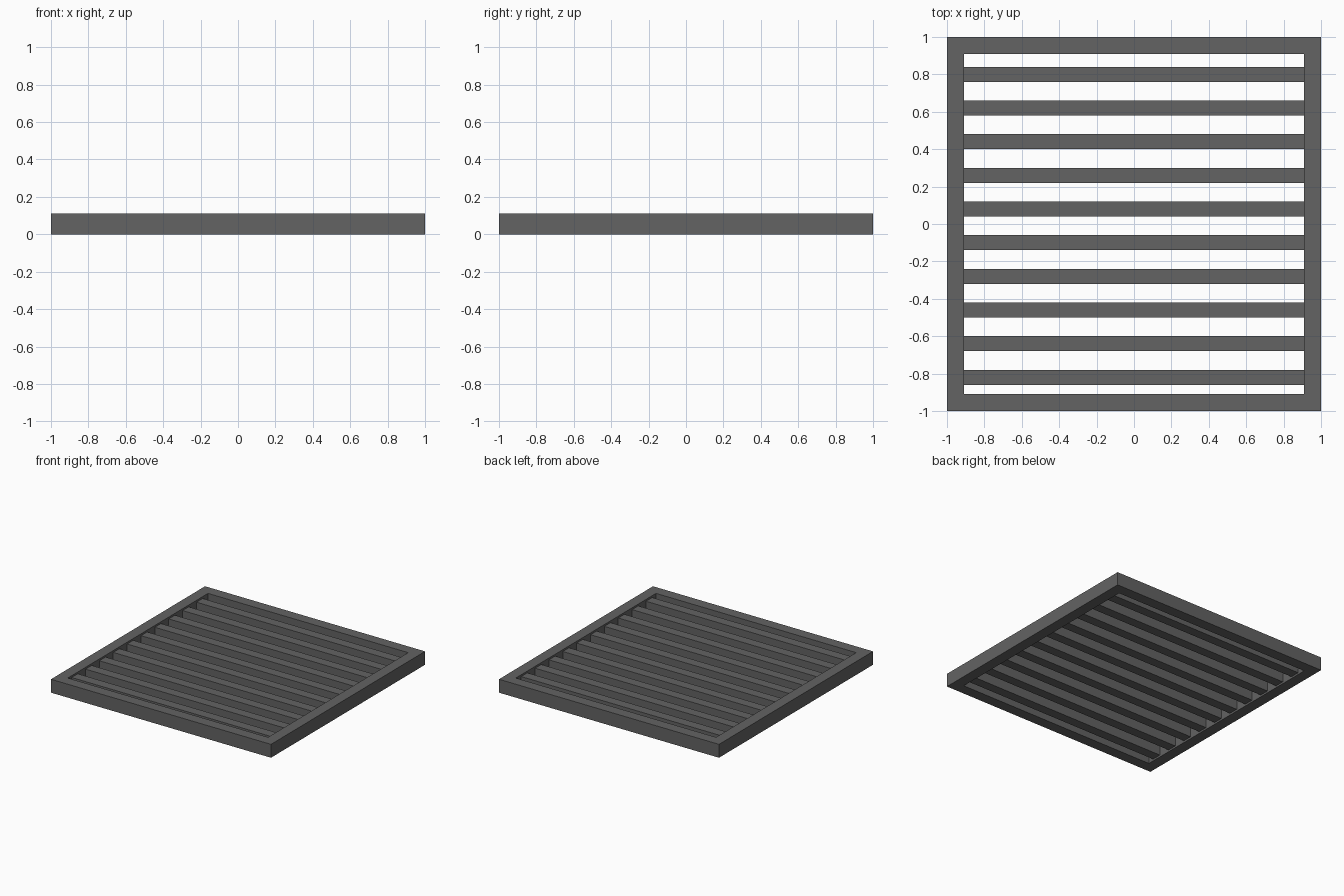
import bpy
import bmesh

cube = bpy.data.objects.get("Cube")
if cube:
    bpy.data.objects.remove(cube, do_unlink=True)

HEIGHT = 0.11
RIM = 0.09
INNER = 1 - RIM
BAR = 0.08
PITCH = 0.18
COUNT = 10

metal = bpy.data.materials.new("dark grey metal")
metal.use_nodes = True
colour = (0.125, 0.125, 0.125, 1)
metal.diffuse_color = colour
metal.node_tree.nodes["Principled BSDF"].inputs["Base Color"].default_value = colour


def add_object(name, bm):
    bmesh.ops.recalc_face_normals(bm, faces=bm.faces)
    mesh = bpy.data.meshes.new(name)
    bm.to_mesh(mesh)
    bm.free()
    mesh.materials.append(metal)
    obj = bpy.data.objects.new(name, mesh)
    bpy.context.collection.objects.link(obj)
    return obj


# Square frame: a rectangular section swept round four mitred corners
bm = bmesh.new()
section = [(1, 0), (1, HEIGHT), (INNER, HEIGHT), (INNER, 0)]
corners = [(-1, -1), (1, -1), (1, 1), (-1, 1)]
rings = [[bm.verts.new((cx * r, cy * r, z)) for r, z in section] for cx, cy in corners]
for i, ring in enumerate(rings):
    following = rings[(i + 1) % 4]
    for j in range(4):
        k = (j + 1) % 4
        bm.faces.new((ring[j], following[j], following[k], ring[k]))
add_object("frame", bm)

# Square crossbars set between the side rails, evenly repeated
bm = bmesh.new()
bmesh.ops.create_cube(bm, size=1)
bmesh.ops.scale(bm, vec=(2 * INNER, BAR, BAR), verts=bm.verts)
bars = add_object("crossbars", bm)
bars.location = (0, -0.82, HEIGHT / 2)
array = bars.modifiers.new("repeat", "ARRAY")
array.count = COUNT
array.use_relative_offset = False
array.use_constant_offset = True
array.constant_offset_displace = (0, PITCH, 0)
